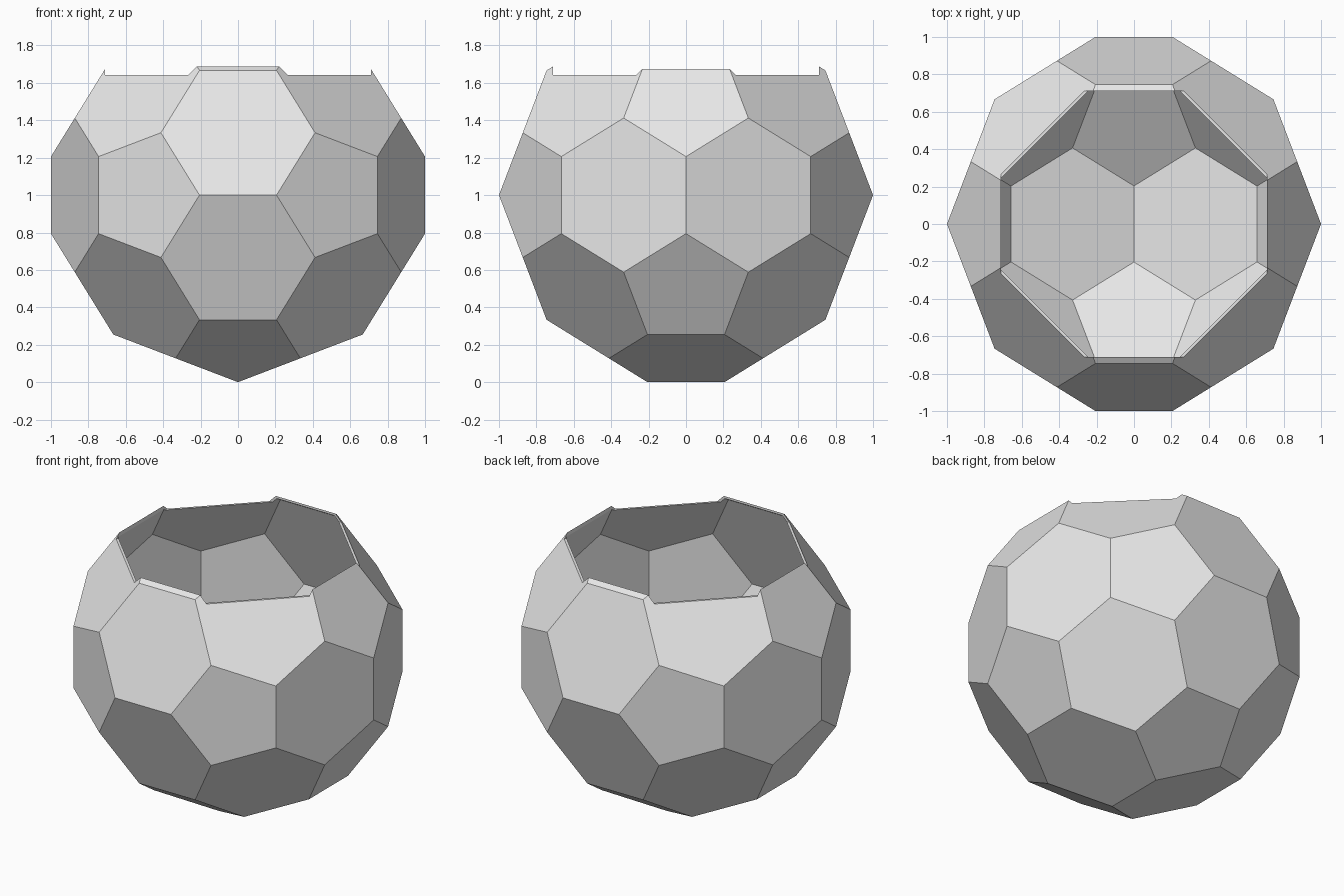
import bpy
import bmesh
from itertools import product
from mathutils import Vector

cube = bpy.data.objects.get("Cube")
if cube:
    bpy.data.objects.remove(cube, do_unlink=True)

PHI = (1 + 5 ** 0.5) / 2
SCALE = 1 / (3 * PHI)
CENTRE = Vector((0, 0, 1))
WALL = 0.013

# Plain grey material
grey = bpy.data.materials.new("plain_grey")
grey.use_nodes = True
grey.diffuse_color = (0.8, 0.8, 0.8, 1)
bsdf = next(n for n in grey.node_tree.nodes if n.type == 'BSDF_PRINCIPLED')
bsdf.inputs["Base Color"].default_value = (0.8, 0.8, 0.8, 1)


def add_object(name, bm):
    mesh = bpy.data.meshes.new(name)
    bm.to_mesh(mesh)
    bm.free()
    mesh.materials.append(grey)
    obj = bpy.data.objects.new(name, mesh)
    bpy.context.collection.objects.link(obj)
    return obj


# Truncated icosahedron: cyclic permutations of three signed seed corners
seeds = [(0, 1, 3 * PHI), (1, 2 + PHI, 2 * PHI), (PHI, 2, PHI ** 3)]
corners = set()
for seed in seeds:
    for signs in product((1, -1), repeat=3):
        p = [round(c * s * SCALE, 6) + 0.0 for c, s in zip(seed, signs)]
        for k in range(3):
            corners.add(tuple(p[k:] + p[:k]))

bm = bmesh.new()
for corner in sorted(corners):
    bm.verts.new(Vector(corner) + CENTRE)
bmesh.ops.convex_hull(bm, input=bm.verts[:])
bmesh.ops.dissolve_limit(bm, angle_limit=0.02, verts=bm.verts[:], edges=bm.edges[:])
bmesh.ops.recalc_face_normals(bm, faces=bm.faces[:])
shell = add_object("faceted_bowl", bm)

# Square box that opens the top
bm = bmesh.new()
bmesh.ops.create_cube(bm, size=1.422)
bmesh.ops.translate(bm, verts=bm.verts[:], vec=(0, 0, 1.641 + 0.711))
cutter = add_object("opening_cutter", bm)
cutter.hide_render = True

# Thin wall, then the opening
solid = shell.modifiers.new("wall", 'SOLIDIFY')
solid.thickness = WALL
solid.offset = -1
solid.use_even_offset = True
opening = shell.modifiers.new("opening", 'BOOLEAN')
opening.operation = 'DIFFERENCE'
opening.solver = 'EXACT'
opening.object = cutter

# Bake the modifiers and drop the cutter
bpy.context.view_layer.update()
graph = bpy.context.evaluated_depsgraph_get()
baked = bpy.data.meshes.new_from_object(shell.evaluated_get(graph))
shell.modifiers.clear()
shell.data = baked
baked.materials.clear()
baked.materials.append(grey)
for face in baked.polygons:
    face.material_index = 0
    face.use_smooth = False
bpy.data.objects.remove(cutter, do_unlink=True)
